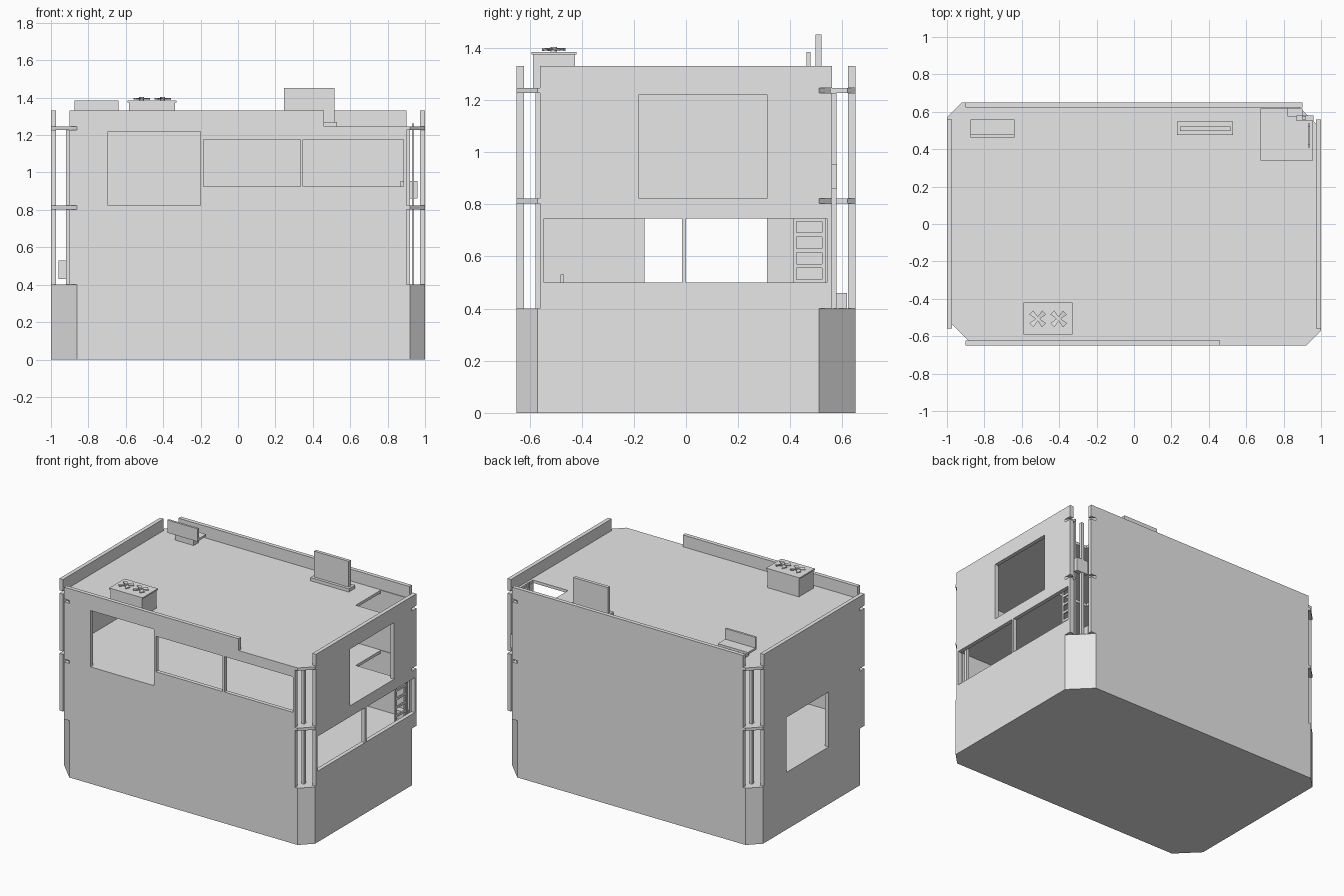
import bpy, bmesh, math

if "Cube" in bpy.data.objects:
    bpy.data.objects.remove(bpy.data.objects["Cube"])

grey = bpy.data.materials.new("plain_grey")
grey.use_nodes = True
COLOUR = (0.8, 0.8, 0.8, 1)
grey.diffuse_color = COLOUR
grey.node_tree.nodes["Principled BSDF"].inputs["Base Color"].default_value = COLOUR

BASE, MID, ROOF, TOP = 0.40, 0.823, 1.247, 1.33
SLAB = 0.02
X, Y, T = 1.0, 0.65, 0.028


def finish(name, bm):
    bmesh.ops.recalc_face_normals(bm, faces=bm.faces)
    me = bpy.data.meshes.new(name)
    bm.to_mesh(me)
    bm.free()
    ob = bpy.data.objects.new(name, me)
    me.materials.append(grey)
    bpy.context.collection.objects.link(ob)
    return ob


def add_box(bm, x, y, z):
    vs = bmesh.ops.create_cube(bm, size=1)["verts"]
    for v in vs:
        for i, (a, b) in enumerate((x, y, z)):
            v.co[i] = (a + b) / 2 + v.co[i] * (b - a)


def boxes(name, *dims):
    bm = bmesh.new()
    for d in dims:
        add_box(bm, *d)
    return finish(name, bm)


def prism(name, outline, z0, z1):
    bm = bmesh.new()
    face = bm.faces.new([bm.verts.new((x, y, z0)) for x, y in outline])
    top = bmesh.ops.extrude_face_region(bm, geom=[face])["geom"]
    for v in top:
        if isinstance(v, bmesh.types.BMVert):
            v.co.z = z1
    return finish(name, bm)


def cut(ob, *cutters):
    for c in cutters:
        c.hide_render = True
        c.hide_viewport = True
        c.display_type = 'WIRE'
        m = ob.modifiers.new("cut", 'BOOLEAN')
        m.operation, m.solver, m.object = 'DIFFERENCE', 'EXACT', c
    bpy.context.view_layer.update()
    me = bpy.data.meshes.new_from_object(
        ob.evaluated_get(bpy.context.evaluated_depsgraph_get()))
    ob.modifiers.clear()
    ob.data = me
    for c in cutters:
        bpy.data.objects.remove(c)


# Chamfered footprint: two wide corners and two narrow ones
W, N = 0.14, 0.08
footprint = [(-X + W, -Y), (X - N, -Y), (X, -Y + N), (X, Y - W),
             (X - W, Y), (-X + N, Y), (-X, Y - N), (-X, -Y + W)]
prism("base", footprint, 0, BASE)

# Floor and roof slabs with the hatch opening
for name, z in (("upper_floor", MID), ("roof", ROOF)):
    slab = prism(name, footprint, z - SLAB, z)
    cut(slab, boxes("hatch_cutter", ((0.68, 0.955), (0.34, 0.617), (z - 0.1, z + 0.1))))

# Wall panels with window openings
front = boxes("front_wall", ((-0.9, 0.9), (-Y, -Y + T), (BASE, TOP)))
back = boxes("back_wall", ((-0.9, 0.9), (Y - T, Y), (BASE, TOP)))
right = boxes("right_wall", ((-X, -X + T), (-0.56, 0.56), (BASE, TOP)))
left = boxes("left_wall", ((X - T, X), (-0.56, 0.56), (BASE, TOP)))


def opening(a, b, z0, z1, side):
    near = (0.5 * side, 1.2 * side) if side > 0 else (1.2 * side, 0.5 * side)
    return boxes("opening_cutter", (near, (a, b), (z0, z1)))


def notches(sign):
    tri = [(sign * (X - W), sign * Y), (sign * 1.05, sign * (Y - W - 0.05)),
           (sign * 1.05, sign * (Y + 0.05)), (sign * (X - W - 0.05), sign * (Y + 0.05))]
    return [prism("notch_cutter", tri, z - SLAB, z) for z in (MID, ROOF)]


cut(front, *notches(-1), *[boxes("window_cutter", (x, (-0.8, -0.5), z)) for x, z in (
    ((-0.695, -0.2), (MID, 1.22)),
    ((-0.185, 0.335), (0.925, 1.175)),
    ((0.348, 0.885), (0.925, 1.175)),
    ((0.46, 1.0), (ROOF, 1.5)))])
cut(back, *notches(1))
cut(left, *notches(1), opening(-0.18, 0.31, MID, 1.222, 1),
    opening(-0.545, -0.015, 0.5, 0.745, 1), opening(0, 0.54, 0.5, 0.745, 1))
cut(right, *notches(-1), opening(-0.16, 0.31, 0.403, 0.79, -1))

# Slim posts at the inner corners
for sx, sname in ((-1, "right"), (1, "left")):
    for sy, fname in ((-1, "front"), (1, "back")):
        cx, cy = sx * 0.909, sy * 0.568
        boxes(f"{fname}_{sname}_post",
              ((cx - 0.01, cx + 0.01), (cy - 0.01, cy + 0.01), (BASE, ROOF - SLAB)))

# Ladder up through the hatches
rails = [((0.93, 0.942), (y, y + 0.014), (BASE, 1.262)) for y in (0.41, 0.522)]
rungs = [((0.931, 0.941), (0.42, 0.525), (z, z + 0.016))
         for z in [BASE + 0.035 + 0.06 * i for i in range(14)]]
boxes("ladder", *rails, *rungs)

# Small fittings indoors
boxes("lower_shelf", ((-0.96, -0.85), (-0.482, -0.468), (0.43, 0.53)))
boxes("upper_shelf", ((0.87, 0.96), (0.55, 0.58), (0.86, 0.955)))
boxes("step_block", ((0.82, 0.9), (0.575, 0.617), (BASE, 0.46)))

# Rooftop cooling unit with two bladed fans
boxes("cooling_unit", ((-0.583, -0.337), (-0.587, -0.425), (ROOF, 1.375)),
      ((-0.59, -0.33), (-0.592, -0.42), (1.375, 1.385)))
for i, fx in enumerate((-0.515, -0.403)):
    bm = bmesh.new()
    hub = bmesh.ops.create_cone(bm, cap_ends=True, segments=12, radius1=0.013,
                                radius2=0.013, depth=0.018)["verts"]
    for k in range(4):
        old = set(bm.verts)
        add_box(bm, (0.008, 0.048), (-0.013, 0.013), (-0.003, 0.003))
        blade = [v for v in bm.verts if v not in old]
        a = k * math.pi / 2 + math.pi / 4
        for v in blade:
            x, y = v.co.x, v.co.y * (0.6 + 14 * max(0, v.co.x - 0.008))
            v.co.z += y * 0.15
            v.co.x, v.co.y = x * math.cos(a) - y * math.sin(a), x * math.sin(a) + y * math.cos(a)
    bmesh.ops.translate(bm, verts=bm.verts, vec=(fx, -0.507, 1.394))
    finish(f"fan_{i + 1}", bm)

# Rooftop sign board and bench
boxes("sign_board", ((0.245, 0.515), (0.497, 0.52), (ROOF, 1.452)))
boxes("sign_base", ((0.23, 0.53), (0.477, 0.548), (ROOF, 1.27)))
boxes("bench", ((-0.875, -0.64), (0.463, 0.478), (1.31, 1.385)),
      ((-0.875, -0.64), (0.463, 0.56), (1.295, 1.31)),
      ((-0.83, -0.685), (0.485, 0.54), (ROOF, 1.295)))
